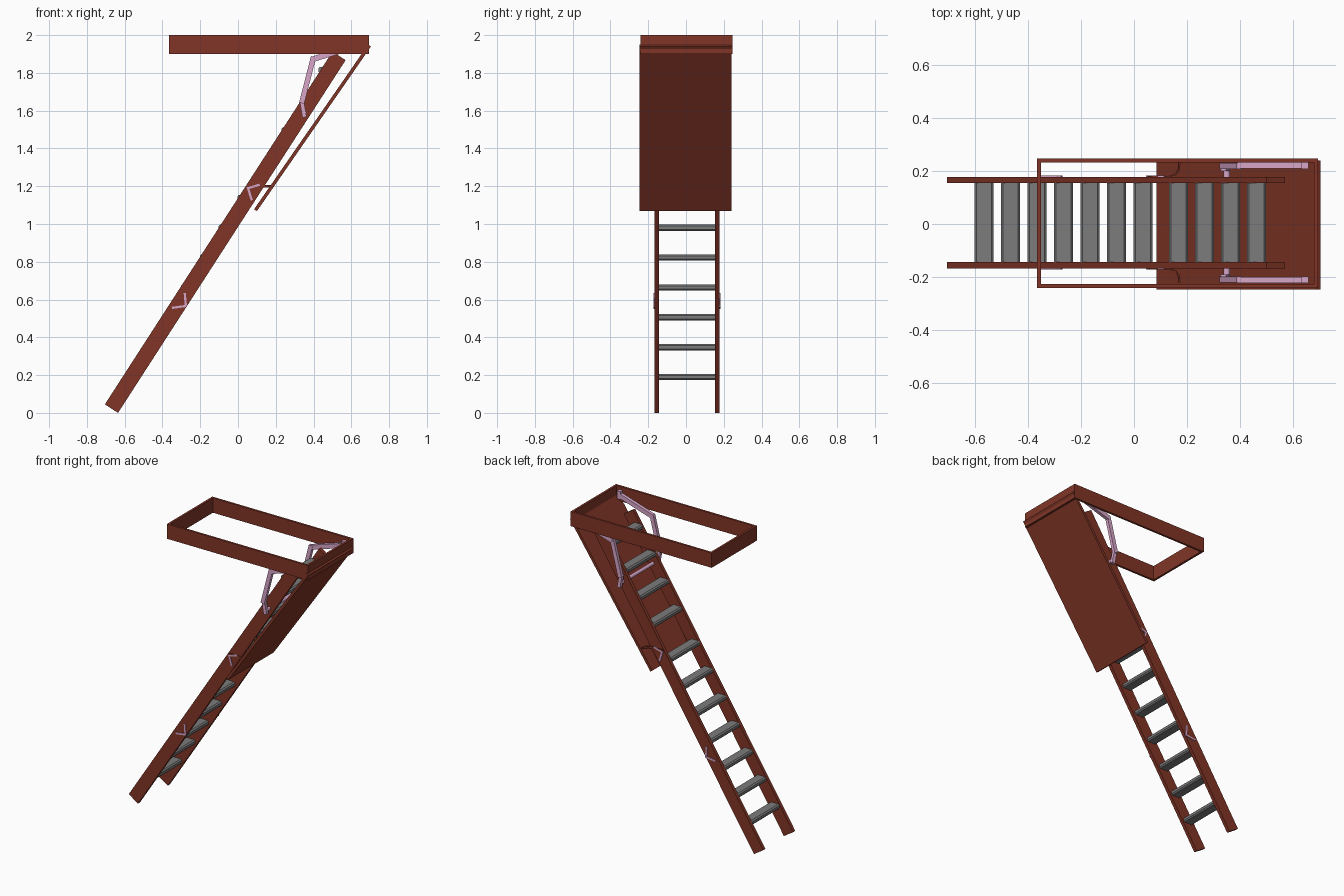
import bpy, bmesh, math
from mathutils import Vector

if "Cube" in bpy.data.objects:
    bpy.data.objects.remove(bpy.data.objects["Cube"])


def material(name, rgb):
    m = bpy.data.materials.new(name)
    m.diffuse_color = (*rgb, 1)
    m.use_nodes = True
    m.node_tree.nodes["Principled BSDF"].inputs["Base Color"].default_value = m.diffuse_color
    return m


WOOD = material("red_brown", (0.22, 0.036, 0.02))
METAL = material("pink_metal", (0.68, 0.38, 0.58))
TREAD = material("dark_grey", (0.2, 0.2, 0.2))
CY = 0.005  # ladder centre line in y


def prism(name, profile, lo, hi, mat, axis="y"):
    """Extrude a closed profile: (x, z) along y, or (x, y) along z."""
    def place(p, d):
        return (p[0], d, p[1]) if axis == "y" else (p[0], p[1], d)
    bm = bmesh.new()
    a = [bm.verts.new(place(p, lo)) for p in profile]
    b = [bm.verts.new(place(p, hi)) for p in profile]
    bm.faces.new(a)
    bm.faces.new(b[::-1])
    n = len(a)
    for i in range(n):
        bm.faces.new((a[i], b[i], b[(i + 1) % n], a[(i + 1) % n]))
    bmesh.ops.recalc_face_normals(bm, faces=bm.faces)
    me = bpy.data.meshes.new(name)
    bm.to_mesh(me)
    bm.free()
    ob = bpy.data.objects.new(name, me)
    bpy.context.collection.objects.link(ob)
    me.materials.append(mat)
    return ob


def strip(path, width):
    """Outline of a mitred band that follows a 2D path."""
    pts = [Vector(p) for p in path]
    left, right = [], []
    for i, p in enumerate(pts):
        d0 = (p - pts[max(i - 1, 0)]).normalized()
        d1 = (pts[min(i + 1, len(pts) - 1)] - p).normalized()
        t = (d0 + d1).normalized()
        n = Vector((-t.y, t.x))
        ref = d1 if d1.length else d0
        h = width / 2 / max(abs(n.dot(Vector((-ref.y, ref.x)))), 0.4)
        left.append(p + n * h)
        right.append(p - n * h)
    return left + right[::-1]


def box(name, x0, x1, y0, y1, z0, z1, mat):
    return prism(name, [(x0, z0), (x1, z0), (x1, z1), (x0, z1)], y0, y1, mat)


# Hatch frame
X0, X1, Y0, Y1, T = -0.366, 0.694, -0.241, 0.247, 0.015
box("frame_front", X0, X1, Y0, Y0 + T, 1.9, 2, WOOD)
box("frame_back", X0, X1, Y1 - T, Y1, 1.9, 2, WOOD)
box("frame_left", X0, X0 + T, Y0 + T, Y1 - T, 1.9, 2, WOOD)
box("frame_right", X1 - T, X1, Y0 + T, Y1 - T, 1.9, 2, WOOD)

# Hatch door hanging open
prism("hatch_door", [(0.1, 1.068), (0.704, 1.94), (0.689, 1.95), (0.085, 1.078)],
      -0.247, 0.24, WOOD)

# Stringers in three folding sections
base, top = Vector((-0.67, 0.0226)), Vector((0.535, 1.89))
along = (top - base).normalized()
cuts = [0, 0.668, 1.368, (top - base).length]
for side, s in (("front", -1), ("back", 1)):
    ys = sorted((CY + s * 0.149, CY + s * 0.172))
    for sec, a, b in zip(("lower", "middle", "upper"), cuts, cuts[1:]):
        prism(f"stringer_{side}_{sec}", strip([base + along * a, base + along * b], 0.083),
              *ys, WOOD)

# Treads with chamfered edges: seven below the top fold, four above
centres = [(-0.566 + 0.1 * i, 0.19 + 0.158 * i) for i in range(7)]
centres += [(0.168 + 0.098 * i, 1.335 + 0.16 * i) for i in range(4)]
HX, HZ, C = 0.036, 0.0165, 0.008
for i, (x, z) in enumerate(centres):
    prof = [(x - HX + C, z - HZ), (x + HX - C, z - HZ), (x + HX, z - HZ + C), (x + HX, z + HZ - C),
            (x + HX - C, z + HZ), (x - HX + C, z + HZ), (x - HX, z + HZ - C), (x - HX, z - HZ + C)]
    prism(f"tread_{i + 1}", prof, CY - 0.15, CY + 0.15, TREAD)

for side, s in (("front", -1), ("back", 1)):
    def span(a, b):
        return sorted((CY + s * a, CY + s * b))
    # V-shaped fold hinges
    prism(f"upper_hinge_{side}", strip([(0.115, 1.208), (0.053, 1.19), (0.073, 1.125)], 0.012),
          *span(0.171, 0.177), METAL)
    prism(f"lower_hinge_{side}", strip([(-0.282, 0.635), (-0.276, 0.566), (-0.35, 0.556)], 0.012),
          *span(0.171, 0.177), METAL)
    # Curved door hooks
    hook = [(0.05, 0.174), (0.13, 0.174), (0.155, 0.181), (0.169, 0.2), (0.171, 0.225)]
    prism(f"door_hook_{side}", strip([(x, CY + s * y) for x, y in hook], 0.005),
          1.193, 1.207, WOOD, "z")
    # Folding support arms with wall bracket
    prism(f"upper_arm_{side}", strip([(0.645, 1.95), (0.395, 1.872)], 0.03),
          *span(0.205, 0.227), METAL)
    prism(f"middle_arm_{side}", strip([(0.4, 1.885), (0.337, 1.64)], 0.028),
          *span(0.203, 0.225), METAL)
    prism(f"lower_arm_{side}", strip([(0.337, 1.655), (0.352, 1.565)], 0.022),
          *span(0.195, 0.217), METAL)
    box(f"arm_bracket_{side}", 0.632, 0.658, *span(0.203, 0.228), 1.925, 1.98, METAL)

# Cross rod joining the arms
rod = [(0.35 + 0.012 * math.cos(k * math.pi / 6), 1.59 + 0.012 * math.sin(k * math.pi / 6))
       for k in range(12)]
prism("cross_rod", rod, CY - 0.216, CY + 0.216, METAL)
